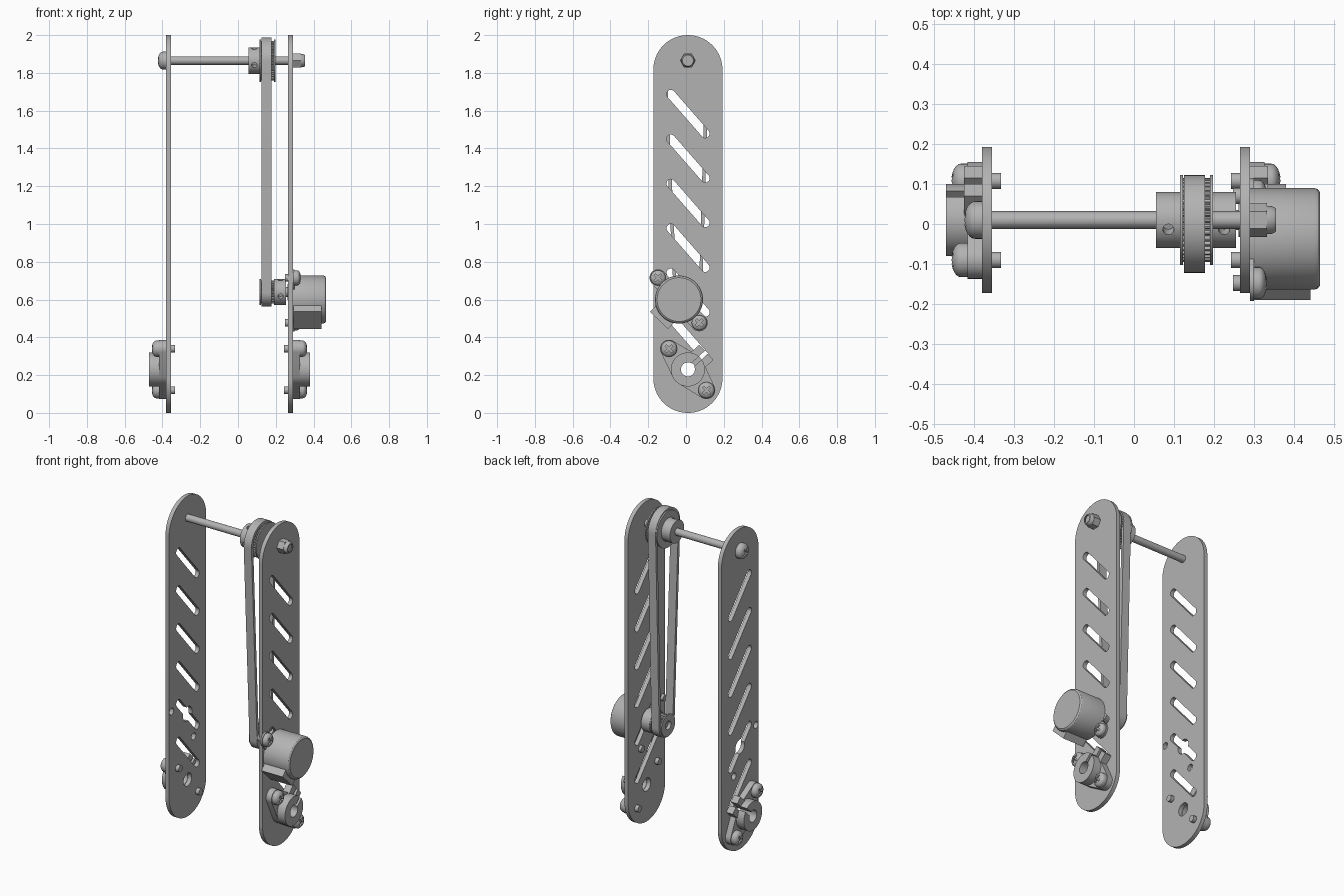
import bpy, bmesh
from math import sin, cos, pi, radians, atan2
from mathutils import Matrix, Vector
from mathutils.geometry import convex_hull_2d

if "Cube" in bpy.data.objects:
    bpy.data.objects.remove(bpy.data.objects["Cube"])

metal = bpy.data.materials.new("plain grey")
metal.use_nodes = True
GREY = (0.45, 0.45, 0.45, 1)
metal.diffuse_color = GREY
metal.node_tree.nodes["Principled BSDF"].inputs["Base Color"].default_value = GREY


def finish(name, bm):
    bmesh.ops.recalc_face_normals(bm, faces=bm.faces)
    mesh = bpy.data.meshes.new(name)
    bm.to_mesh(mesh)
    bm.free()
    mesh.materials.append(metal)
    ob = bpy.data.objects.new(name, mesh)
    bpy.context.collection.objects.link(ob)
    return ob


def hull(*circles, n=48):
    """Outline wrapped around circles given as (y, z, radius)."""
    pts = [Vector((y + r * cos(2 * pi * i / n), z + r * sin(2 * pi * i / n)))
           for y, z, r in circles for i in range(n)]
    return [pts[i] for i in convex_hull_2d(pts)]


def bar(y, z, angle, a, b, half):
    """Rectangle outline reaching from a to b along an angle."""
    d = Vector((cos(angle), sin(angle)))
    s = Vector((-d.y, d.x)) * half
    c = Vector((y, z))
    return [c + d * a - s, c + d * b - s, c + d * b + s, c + d * a + s]


def cross(y, z, arm, half):
    corners = [(half, -half), (arm, -half), (arm, half)]
    return [Vector((y, z)) + Matrix.Rotation(k * pi / 2 + pi / 4, 2) @ Vector(p)
            for k in range(4) for p in corners]


def gear(y, z, radius, teeth, depth):
    out = []
    for i in range(teeth * 4):
        r = radius if i % 4 < 2 else radius - depth
        a = 2 * pi * i / (teeth * 4)
        out.append(Vector((y + r * cos(a), z + r * sin(a))))
    return out


def prism(name, x0, x1, *outlines):
    """Extrude y-z outlines along x."""
    bm = bmesh.new()
    for outline in outlines:
        face = bm.faces.new([bm.verts.new((x0, p[0], p[1])) for p in outline])
        ext = bmesh.ops.extrude_face_region(bm, geom=[face])["geom"]
        bmesh.ops.translate(bm, vec=(x1 - x0, 0, 0),
                            verts=[v for v in ext if isinstance(v, bmesh.types.BMVert)])
    return finish(name, bm)


def lathe(name, y, z, profile, steps=48):
    """Turn (x, radius) points about an axis parallel to x."""
    bm = bmesh.new()
    vs = [bm.verts.new((x, y, z + r)) for x, r in profile]
    es = [bm.edges.new(pair) for pair in zip(vs, vs[1:])]
    bmesh.ops.spin(bm, geom=vs + es, cent=(0, y, z), axis=(1, 0, 0),
                   angle=2 * pi, steps=steps)
    bmesh.ops.remove_doubles(bm, verts=bm.verts, dist=1e-4)
    return finish(name, bm)


def cut(ob, cutter):
    mod = ob.modifiers.new("cut", "BOOLEAN")
    mod.operation, mod.solver, mod.object = "DIFFERENCE", "EXACT", cutter
    bpy.context.view_layer.objects.active = ob
    bpy.ops.object.modifier_apply(modifier=mod.name)
    bpy.data.objects.remove(cutter)


def screw(name, y, z, tip, seat, s, shank=0.02, head=0.043, tall=0.04):
    """Pan-head screw with a cross recess; s is the way the head points."""
    dome = [(seat + s * tall * (0.4 + 0.6 * sin(a)), head * cos(a))
            for a in [i * pi / 12 for i in range(7)]]
    ob = lathe(name, y, z, [(tip, 0), (tip, shank), (seat, shank), (seat, head)] + dome, 32)
    cut(ob, prism("cutter", seat + s * tall * 0.55, seat + s * tall * 1.5,
                  cross(y, z, 0.024, 0.006)))


# Shared positions
CY, AXLE_Z, SHAFT_Z, BORE_Z = 0.01, 1.865, 0.64, 0.23
MID = -0.045
MOTOR = (-0.037, 0.6)
MOTOR_SCREWS = [(-0.148, 0.715), (0.07, 0.477)]
BEARING_SCREWS = [(-0.09, 0.34), (0.108, 0.12)]

for side, s in (("left", 1), ("right", -1)):
    def X(d):
        return MID + s * (0.31 + d)
    # In this layout "left" is the model's own left, at +x
    # Slotted side plate
    plate = prism(side + "_side_plate", X(0), X(0.025),
                  hull((CY, 0.183, 0.183), (CY, 1.817, 0.183), n=96))
    slots = [hull((-0.08, z, 0.023), (0.102, z - 0.208, 0.023))
             for z in [1.687 - 0.2365 * i for i in range(6)]]
    holes = [hull((y, z, 0.021)) for y, z in MOTOR_SCREWS + BEARING_SCREWS]
    holes += [hull((CY, BORE_Z, 0.04)), hull((CY, AXLE_Z, 0.022))]
    cut(plate, prism("cutter", X(-0.1), X(0.1), *slots, *holes))
    cut(plate, prism("cutter", X(-0.1), X(0.1), hull((CY, SHAFT_Z, 0.045))))

    # Clamp bearing: flange, lug and hub, bored and split
    parts = [
        prism(side + "_bearing_flange", X(0.025), X(0.062),
              hull((CY, BORE_Z, 0.09), *[(y, z, 0.047) for y, z in BEARING_SCREWS])),
        prism(side + "_bearing_lug", X(0.025), X(0.07),
              bar(CY, BORE_Z, radians(43), 0.04, 0.133, 0.055)),
        prism(side + "_bearing_hub", X(0.025), X(0.115), hull((CY, BORE_Z, 0.09))),
    ]
    for part in parts:
        cut(part, prism("cutter", X(0), X(0.2), hull((CY, BORE_Z, 0.037))))
        cut(part, prism("cutter", X(0), X(0.2),
                        bar(CY, BORE_Z, radians(43), 0.02, 0.2, 0.011)))
    for i, (y, z) in enumerate(BEARING_SCREWS):
        screw(f"{side}_bearing_screw_{i + 1}", y, z, X(-0.022), X(0.062), s)

# Top axle: a long bolt with a lock nut
screw("axle_bolt", CY, AXLE_Z, 0.35, -0.38, -1, shank=0.022, head=0.047, tall=0.045)
prism("axle_nut", 0.29, 0.333, hull((CY, AXLE_Z, 0.042), n=6))
lathe("axle_nut_collar", CY, AXLE_Z,
      [(0.33, 0.022), (0.33, 0.036), (0.347, 0.034), (0.355, 0.029), (0.355, 0.022)])


def pulley(name, z, rim, root, teeth, hub, bore):
    """Toothed pulley with two flanges and a hub with set-screw holes."""
    pieces = [
        prism(name + "_teeth", 0.12, 0.192, gear(CY, z, root, teeth, 0.008)),
        prism(name + "_outer_flange", 0.115, 0.123, hull((CY, z, rim))),
        prism(name + "_inner_flange", 0.19, 0.198, hull((CY, z, rim))),
        prism(name + "_hub", hub[0], hub[1], hull((CY, z, 0.07))),
    ]
    for p in pieces:
        cut(p, prism("cutter", 0, 0.3, hull((CY, z, bore))))
    for angle in (20, 110):
        bm = bmesh.new()
        turn = Matrix.Rotation(radians(angle), 4, "X")
        place = Matrix.Translation(((hub[0] + hub[1]) / 2, CY, z))
        bmesh.ops.create_cone(bm, cap_ends=True, segments=20, radius1=0.014, radius2=0.014,
                              depth=0.12, matrix=place @ turn @ Matrix.Translation((0, 0, 0.09)))
        cut(pieces[3], finish("cutter", bm))


pulley("large_pulley", AXLE_Z, 0.113, 0.105, 40, (0.055, 0.117), 0.0222)
pulley("small_pulley", SHAFT_Z, 0.068, 0.06, 20, (0.196, 0.255), 0.026)

# Belt loop
belt = prism("drive_belt", 0.125, 0.178,
             hull((0, AXLE_Z, 0.122), (CY, SHAFT_Z, 0.076), n=96))
cut(belt, prism("cutter", 0, 0.3, hull((0, AXLE_Z, 0.104), (CY, SHAFT_Z, 0.058), n=96)))

# Geared motor: can, mounting ears, cable box, boss and offset shaft
my, mz = MOTOR
lathe("motor_can", my, mz, [(0.29, 0), (0.29, 0.127), (0.452, 0.127), (0.46, 0.124),
                            (0.466, 0.116), (0.466, 0)], 64)
ears = prism("motor_ears", 0.29, 0.3, hull(*[(y, z, 0.045) for y, z in MOTOR_SCREWS]))
prism("motor_cable_box", 0.295, 0.442, bar(my, mz, atan2(-0.11, -0.106), 0.05, 0.153, 0.066))
prism("motor_boss", 0.262, 0.292, hull((CY, SHAFT_Z, 0.042)))
prism("motor_shaft", 0.135, 0.27, hull((CY, SHAFT_Z, 0.0255)))
for i, (y, z) in enumerate(MOTOR_SCREWS):
    screw(f"motor_screw_{i + 1}", y, z, 0.248, 0.3, 1, head=0.04, tall=0.033)

# Smooth the round walls, keep edges crisp
for ob in bpy.context.scene.objects:
    ob.select_set(ob.type == "MESH")
bpy.ops.object.shade_smooth_by_angle(angle=radians(30))
